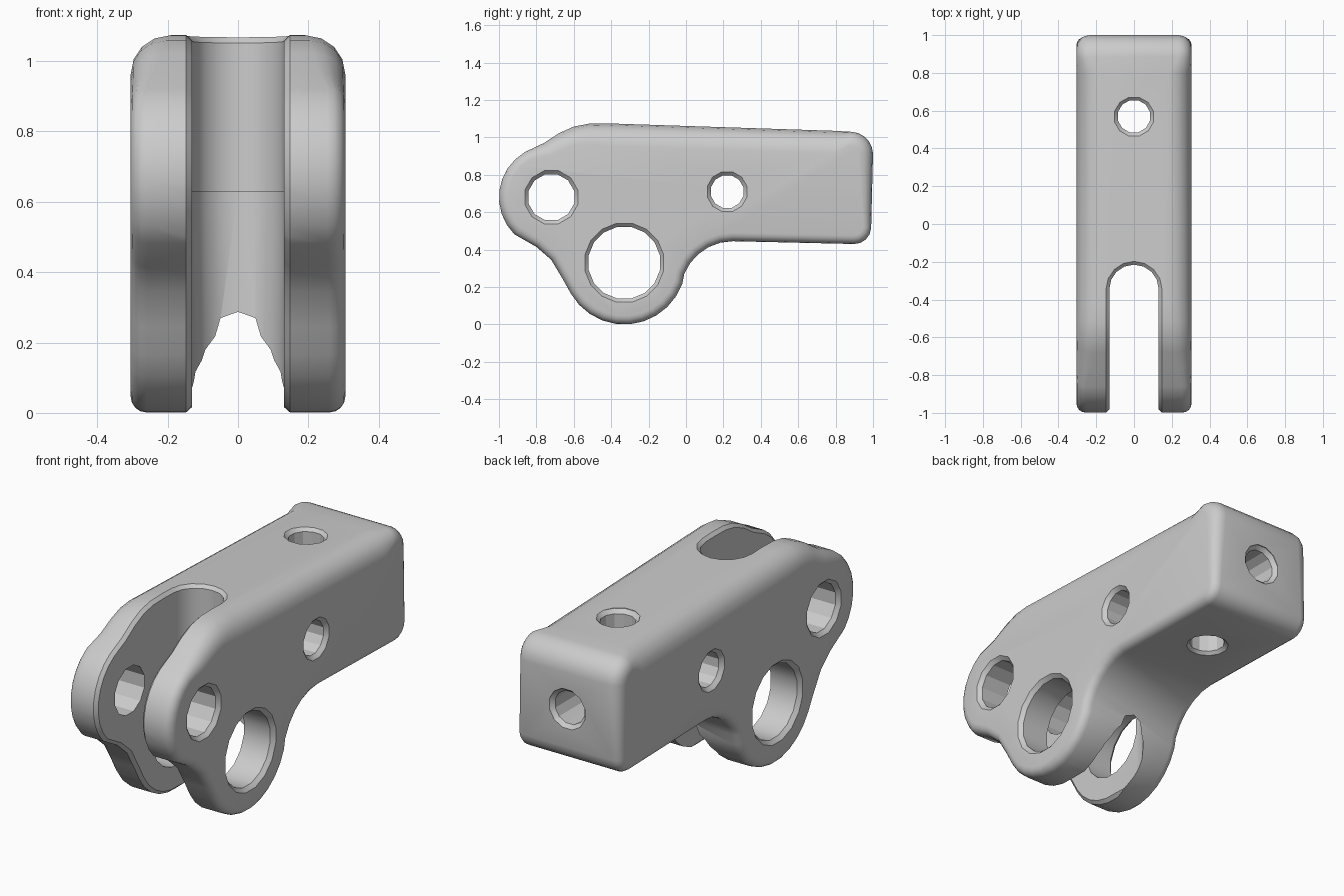
import bpy, bmesh
from math import sin, cos, pi, radians
from mathutils import Vector

if "Cube" in bpy.data.objects:
    bpy.data.objects.remove(bpy.data.objects["Cube"])

HALF = 0.305


def arc(cy, cz, r, a0, a1, n, f):
    return [(cy + r * cos(radians(a0 + (a1 - a0) * i / n)),
             cz + r * sin(radians(a0 + (a1 - a0) * i / n)), f) for i in range(n + 1)]


def loft(name, rings):
    """Closed solid through a list of equal-length vertex rings."""
    bm = bmesh.new()
    loops = [[bm.verts.new(p) for p in ring] for ring in rings]
    n = len(loops[0])
    for a, b in zip(loops, loops[1:]):
        for i in range(n):
            j = (i + 1) % n
            bm.faces.new((a[i], a[j], b[j], b[i]))
    bm.faces.new(loops[0][::-1])
    bm.faces.new(loops[-1])
    bmesh.ops.recalc_face_normals(bm, faces=bm.faces)
    me = bpy.data.meshes.new(name)
    bm.to_mesh(me)
    bm.free()
    ob = bpy.data.objects.new(name, me)
    bpy.context.collection.objects.link(ob)
    return ob


def cut(body, cutter):
    cutter.hide_render = True
    m = body.modifiers.new("cut", 'BOOLEAN')
    m.operation, m.solver, m.object = 'DIFFERENCE', 'EXACT', cutter
    bpy.context.view_layer.objects.active = body
    bpy.ops.object.modifier_apply(modifier=m.name)
    bpy.data.objects.remove(cutter)


def hole(body, axis, centre, r, t0, t1, sides=12, c=0.02, blind=False):
    """Drill a hole along an axis with chamfered mouths at t0 and t1."""
    st = [(t1 + 0.1, r + c), (t1, r + c), (t1 - c, r)]
    st = ([(t0, r)] if blind else [(t0 - 0.1, r + c), (t0, r + c), (t0 + c, r)]) + st[::-1]
    rings = []
    for t, rad in st:
        ring = []
        for i in range(sides):
            a = 2 * pi * (i + 0.5) / sides
            p = [centre[0] + rad * cos(a), centre[1] + rad * sin(a)]
            p.insert(axis, t)
            ring.append(p)
        rings.append(ring)
    cut(body, loft("hole_cutter", rings))


# Side profile: (y, z, edge fillet radius)
S, T = 0.045, 0.12
prof = arc(-0.33, 0.33, 0.33, 210, 340, 10, S)           # lug
prof += arc(0.25, 0.165, 0.28, 158, 90, 5, S)            # inner sweep
prof += arc(0.90, 0.52, 0.09, 268, 357, 4, S)            # rear lower corner
prof += arc(0.88, 0.91, 0.12, 2, 88, 5, 0.07)            # rear upper corner
prof += [(0.80, 1.035, T), (-0.42, 1.075, T), (-0.52, 1.073, 0.11),
         (-0.60, 1.058, 0.10), (-0.68, 1.022, 0.09), (-0.76, 0.97, 0.075)]
prof += arc(-0.72, 0.68, 0.28, 120, 225, 8, 0.05)        # nose
prof += [(-0.80, 0.415, S), (-0.72, 0.345, S), (-0.66, 0.245, S)]

normals = []
for i in range(len(prof)):
    p, a, b = (Vector(prof[k % len(prof)][:2]) for k in (i, i - 1, i + 1))
    d = (p - a).normalized() + (b - p).normalized()
    normals.append(Vector((-d.y, d.x)).normalized())


def ring(side, ang):
    out = []
    for (y, z, f), n in zip(prof, normals):
        k = f * (1 - cos(ang))
        out.append((side * (HALF - f * (1 - sin(ang))), y + n.x * k, z + n.y * k))
    return out


angles = [pi / 2 * i / 4 for i in range(5)]
body = loft("clevis_body", [ring(-1, a) for a in angles[::-1]] + [ring(1, a) for a in angles])


# Round-ended slot, reaching deeper below z = 0.63
def slot(end, z0, z1):
    w = 0.131
    pts = [(-w, -1.5), (w, -1.5)] + [(w * cos(pi * i / 8), end - w + w * sin(pi * i / 8))
                                    for i in range(9)]
    cut(body, loft("slot_cutter", [[(x, y, z) for x, y in pts] for z in (z0, z1)]))


slot(-0.215, 0.5, 1.5)
slot(0.0, -0.5, 0.63)

# Chamfer the slot rims
bm = bmesh.new()
bm.from_mesh(body.data)
bmesh.ops.remove_doubles(bm, verts=bm.verts, dist=0.0005)
rims = [e for e in bm.edges if len(e.link_faces) == 2 and e.calc_face_angle() > radians(50)
        and all(abs(v.co.x) < 0.14 for v in e.verts)
        and not all(abs(v.co.z - 0.63) < 0.002 for v in e.verts)
        and not (abs(e.verts[0].co.z - e.verts[1].co.z) > 0.2)
        and (max(v.co.y for v in e.verts) < -0.3 or min(v.co.z for v in e.verts) > 0.9)]
bmesh.ops.bevel(bm, geom=rims, offset=0.018, segments=1, affect='EDGES', clamp_overlap=True)
bm.to_mesh(body.data)
bm.free()

# Cross holes, vertical hole and blind rear hole
hole(body, 0, (-0.72, 0.68), 0.127, -HALF, HALF)
hole(body, 0, (-0.33, 0.33), 0.195, -HALF, HALF, sides=16)
hole(body, 0, (0.22, 0.71), 0.09, -HALF, HALF)
hole(body, 2, (0.0, 0.57), 0.088, 0.435, 1.043)
hole(body, 1, (0.0, 0.72), 0.088, 0.58, 0.993, blind=True)

bpy.context.view_layer.objects.active = body
body.select_set(True)
bpy.ops.object.shade_smooth_by_angle(angle=radians(28))
